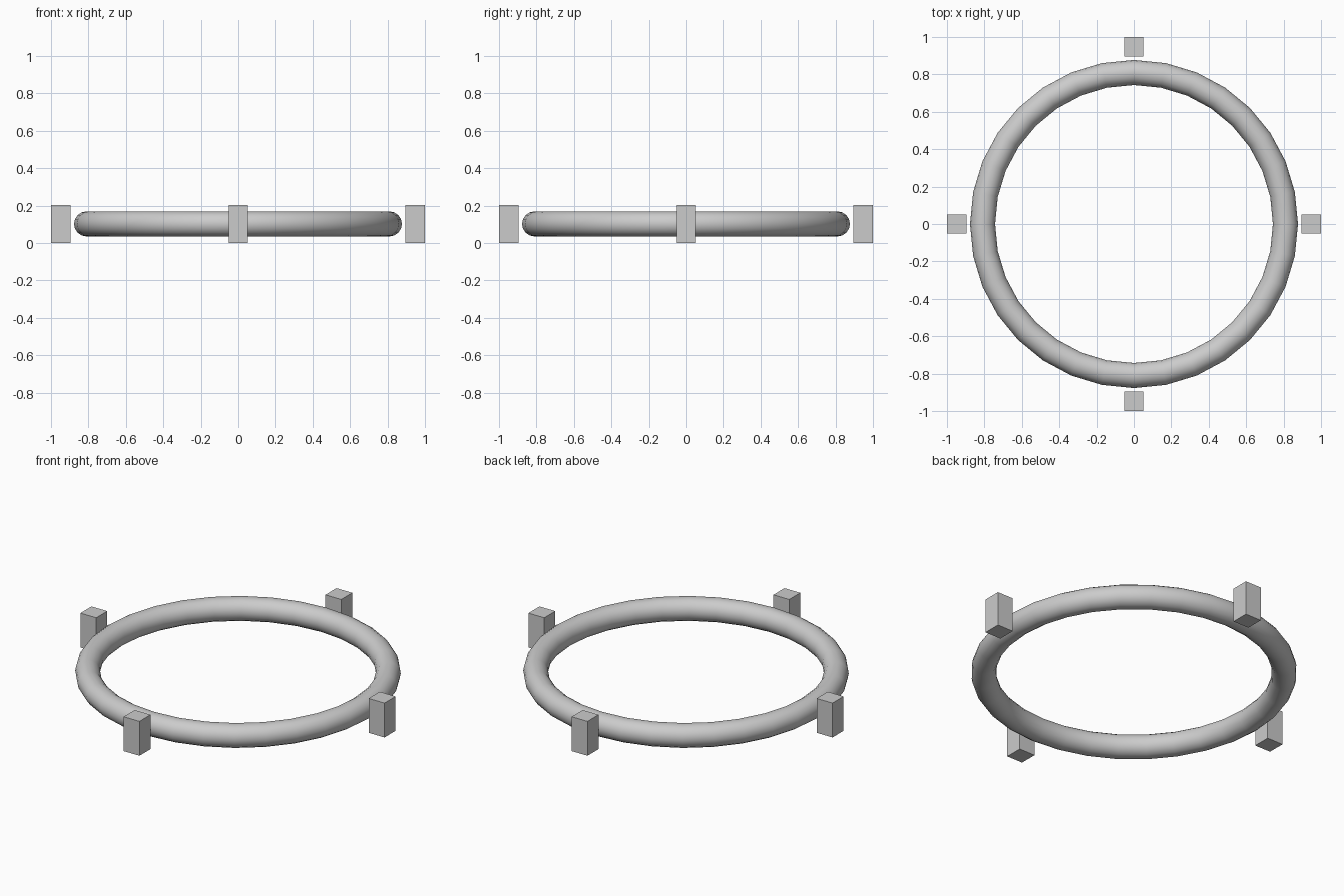
import bpy
import math

cube = bpy.data.objects.get("Cube")
if cube:
    bpy.data.objects.remove(cube, do_unlink=True)

# Single grey material
grey = bpy.data.materials.new("light_grey")
grey.use_nodes = True
colour = (0.6, 0.6, 0.6, 1)
grey.diffuse_color = colour
grey.node_tree.nodes["Principled BSDF"].inputs["Base Color"].default_value = colour

HEIGHT = 0.204
WIDTH = 0.104

# Smooth ring
bpy.ops.mesh.primitive_torus_add(
    major_segments=32, minor_segments=16,
    major_radius=0.81, minor_radius=0.067,
    location=(0, 0, HEIGHT / 2))
ring = bpy.context.object
ring.name = "ring"
ring.data.materials.append(grey)
bpy.ops.object.shade_smooth_by_angle(angle=math.radians(40))

# Four posts around the ring
offset = 1 - WIDTH / 2
for name, x, y in (("left", 1, 0), ("right", -1, 0), ("front", 0, -1), ("back", 0, 1)):
    bpy.ops.mesh.primitive_cube_add(size=1, location=(x * offset, y * offset, HEIGHT / 2))
    post = bpy.context.object
    post.name = name + "_post"
    post.scale = (WIDTH, WIDTH, HEIGHT)
    bpy.ops.object.transform_apply(location=False, rotation=False, scale=True)
    post.data.materials.append(grey)
